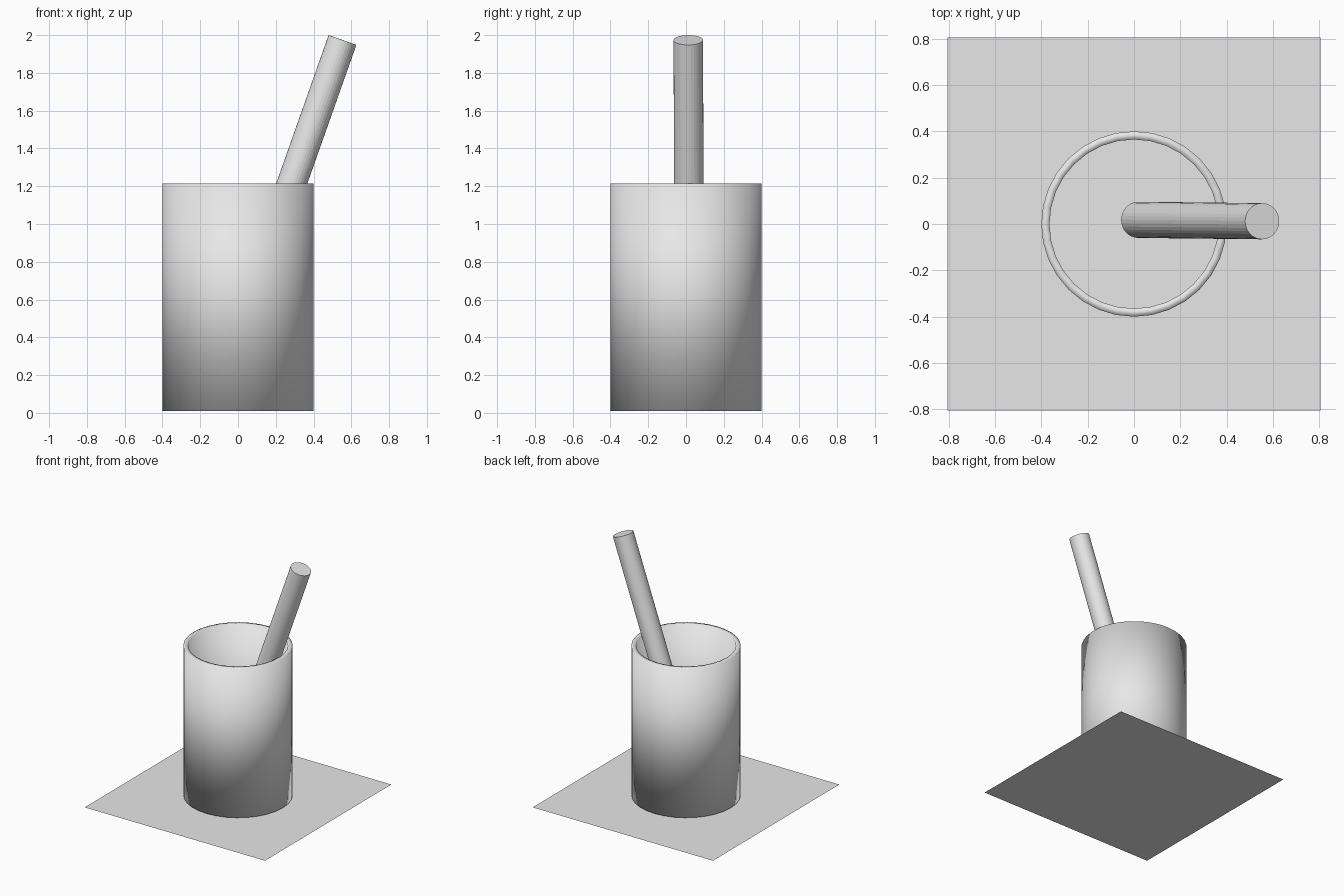
import bpy
from mathutils import Vector

cube = bpy.data.objects.get("Cube")
if cube:
    bpy.data.objects.remove(cube, do_unlink=True)

# One neutral grey for everything
grey = bpy.data.materials.new("light grey")
grey.use_nodes = True
colour = (0.8, 0.8, 0.8, 1)
grey.diffuse_color = colour
grey.node_tree.nodes["Principled BSDF"].inputs["Base Color"].default_value = colour


def finish(name):
    obj = bpy.context.object
    obj.name = name
    obj.data.materials.append(grey)
    return obj


# Square ground sheet
bpy.ops.mesh.primitive_plane_add(size=1.61, location=(0, 0, 0))
finish("base_sheet")

# Thick-walled round cup, smooth all over so the rim looks rounded
bottom, top = 0.01, 1.215
bpy.ops.mesh.primitive_cylinder_add(
    vertices=32, radius=0.4, depth=top - bottom, end_fill_type='NOTHING',
    location=(0, 0, (top + bottom) / 2))
cup = finish("cup")
wall = cup.modifiers.new("wall", 'SOLIDIFY')
wall.thickness = 0.035
wall.offset = -1
wall.use_even_offset = True
bpy.ops.object.modifier_apply(modifier=wall.name)
bpy.ops.object.shade_smooth()

# Round stick leaning on the rim
low, high = Vector((0.018, 0.018, 0.46)), Vector((0.553, 0.012, 1.974))
axis = high - low
bpy.ops.mesh.primitive_cylinder_add(
    vertices=32, radius=0.078, depth=axis.length, location=(low + high) / 2)
stick = finish("stick")
stick.rotation_euler = axis.to_track_quat('Z', 'Y').to_euler()
